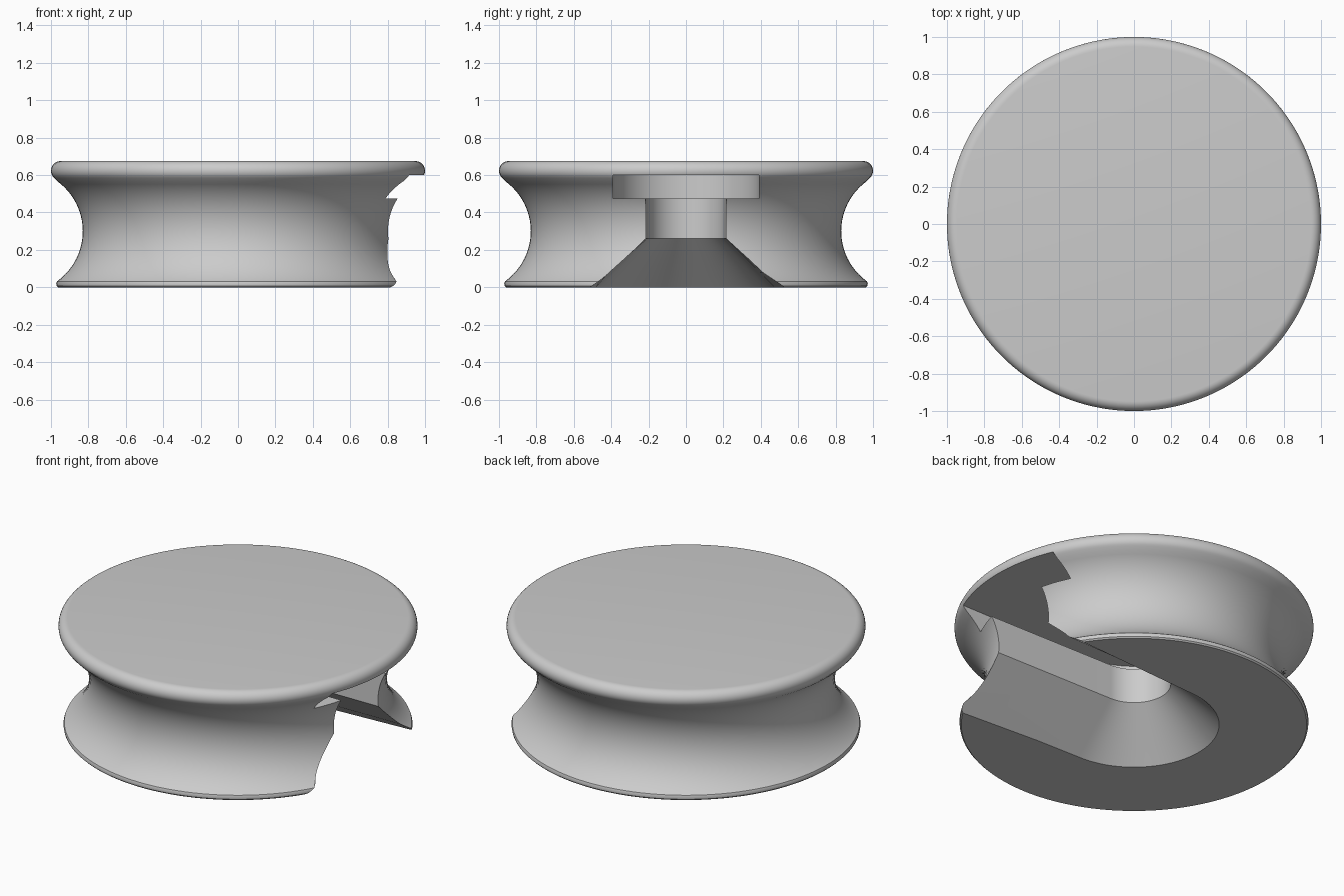
import bpy, bmesh, math

cube = bpy.data.objects.get("Cube")
if cube:
    bpy.data.objects.remove(cube, do_unlink=True)

grey = bpy.data.materials.new("light grey")
grey.use_nodes = True
colour = (0.6, 0.6, 0.6, 1)
grey.diffuse_color = colour
grey.node_tree.nodes["Principled BSDF"].inputs["Base Color"].default_value = colour


def stack_rings(name, rings):
    """Bridge a stack of closed rings and cap both ends."""
    bm = bmesh.new()
    loops = [[bm.verts.new(p) for p in ring] for ring in rings]
    for low, high in zip(loops, loops[1:]):
        n = len(low)
        for i in range(n):
            j = (i + 1) % n
            bm.faces.new((low[i], low[j], high[j], high[i]))
    bm.faces.new(loops[0][::-1])
    bm.faces.new(loops[-1])
    bmesh.ops.recalc_face_normals(bm, faces=bm.faces)
    mesh = bpy.data.meshes.new(name)
    bm.to_mesh(mesh)
    bm.free()
    mesh.materials.append(grey)
    obj = bpy.data.objects.new(name, mesh)
    bpy.context.collection.objects.link(obj)
    return obj


def circle(r, z, n=144):
    return [(r * math.cos(2 * math.pi * i / n), r * math.sin(2 * math.pi * i / n), z)
            for i in range(n)]


def slot(r, w, z, n=48, reach=1.2):
    """Round inner end of radius r, half-width w where it meets the rim."""
    mouth = r + (w - r) * reach / 0.82
    arc = [math.pi * (0.5 + i / n) for i in range(n + 1)]
    return ([(reach, mouth, z)]
            + [(r * math.cos(a), r * math.sin(a), z) for a in arc]
            + [(reach, -mouth, z)])


# Spool body: lower lip, concave groove, rounded upper lip
profile = [(0.962, 0), (0.97, 0.008), (0.972, 0.02), (0.968, 0.032)]
groove_r, groove_x, groove_z = 0.33, 1.16, 0.30
for i in range(25):
    a = math.radians(-53 + 107 * i / 24)
    profile.append((groove_x - groove_r * math.cos(a), groove_z + groove_r * math.sin(a)))
lip_r, lip_z = 0.052, 0.623
for i in range(13):
    a = math.radians(-50 + 140 * i / 12)
    profile.append((1 - lip_r + lip_r * math.cos(a), lip_z + lip_r * math.sin(a)))
body = stack_rings("spool_body", [circle(r, z) for r, z in profile])

# Keyhole slot: countersunk mouth, narrow neck, wide head channel
levels = [(0.50, 0.55, -0.025), (0.392, 0.41, 0.08), (0.205, 0.215, 0.26),
          (0.205, 0.215, 0.475), (0.39, 0.39, 0.475), (0.39, 0.39, 0.60)]
cutter = stack_rings("slot_cutter", [slot(*level) for level in levels])
cutter.hide_render = True

cut = body.modifiers.new("slot", "BOOLEAN")
cut.operation = "DIFFERENCE"
cut.solver = "EXACT"
cut.object = cutter
bpy.context.view_layer.objects.active = body
body.select_set(True)
bpy.ops.object.modifier_apply(modifier=cut.name)
bpy.data.objects.remove(cutter, do_unlink=True)
bpy.ops.object.shade_smooth_by_angle(angle=math.radians(30))
